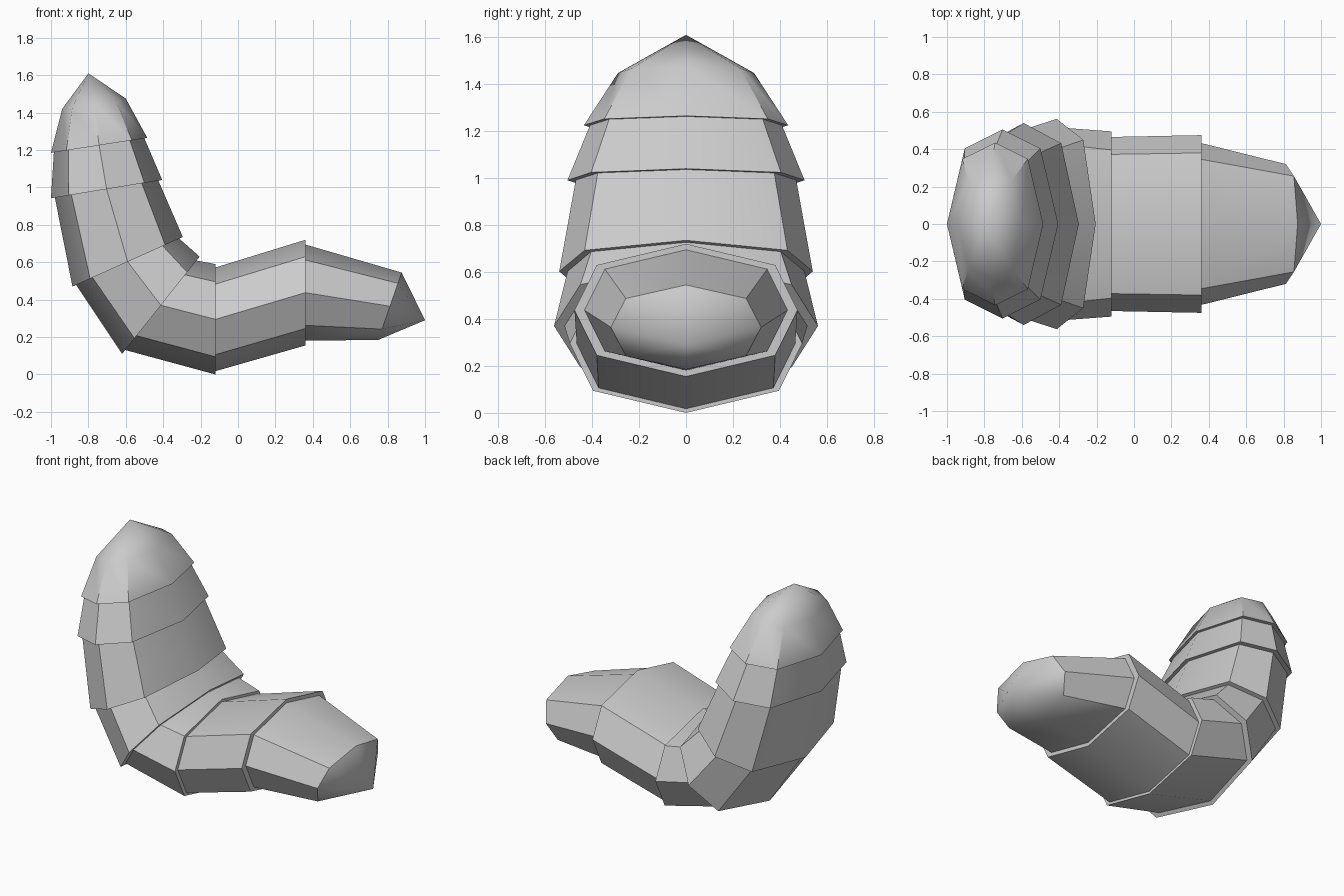
import bpy, bmesh, math
from mathutils import Vector

if "Cube" in bpy.data.objects:
    bpy.data.objects.remove(bpy.data.objects["Cube"])

# Joints along the bent body: outer point (x, z), inner point (x, z),
# half width, and shrink factor of the next segment's tucked-in start
joints = [
    ((-0.94, 1.42), (-0.60, 1.475), 0.29, None),
    ((-1.00, 1.185), (-0.485, 1.265), 0.435, 0.94),
    ((-1.00, 0.942), (-0.405, 1.04), 0.505, 0.93),
    ((-0.885, 0.47), (-0.295, 0.735), 0.54, 0.935),
    ((-0.62, 0.11), (-0.205, 0.63), 0.562, 0.92),
    ((-0.12, 0.0), (-0.12, 0.59), 0.495, 0.94),
    ((0.36, 0.155), (0.36, 0.72), 0.475, 0.91),
    ((0.75, 0.185), (0.875, 0.545), 0.32, None),
]
DIAG_A, DIAG_W = 0.68, 0.80
SHAPE = [(1, 0), (DIAG_A, DIAG_W), (0, 1), (-DIAG_A, DIAG_W),
         (-1, 0), (-DIAG_A, -DIAG_W), (0, -1), (DIAG_A, -DIAG_W)]

bm = bmesh.new()


def add_ring(outer, inner, width, scale=1.0):
    p = Vector((outer[0], 0, outer[1]))
    q = Vector((inner[0], 0, inner[1]))
    centre, half = (p + q) / 2, (q - p) / 2 * scale
    return [bm.verts.new(centre + half * a + Vector((0, width * scale * b, 0)))
            for a, b in SHAPE]


# Overlapping eight-sided segments with a small step at every joint
rings = []
for outer, inner, width, shrink in joints:
    rings.append(add_ring(outer, inner, width))
    if shrink:
        rings.append(add_ring(outer, inner, width, shrink))
for r0, r1 in zip(rings, rings[1:]):
    for i in range(8):
        j = (i + 1) % 8
        bm.faces.new((r0[i], r0[j], r1[j], r1[i]))

# Pointed, smoothly shaded tips at both ends
tips = []
for ring, apex in ((rings[0], (-0.80, 0, 1.61)), (rings[-1], (1.0, 0, 0.29))):
    tip = bm.verts.new(apex)
    tips.append(tip)
    for i in range(8):
        bm.faces.new((ring[i], ring[(i + 1) % 8], tip))

bmesh.ops.recalc_face_normals(bm, faces=bm.faces[:])
for f in bm.faces:
    f.smooth = True
for e in bm.edges:
    on_tip = e.verts[0] in tips or e.verts[1] in tips
    e.smooth = on_tip or e.calc_face_angle(0) < math.radians(30)

mesh = bpy.data.meshes.new("segmented_body")
bm.to_mesh(mesh)
bm.free()
body = bpy.data.objects.new("segmented_body", mesh)
bpy.context.collection.objects.link(body)
